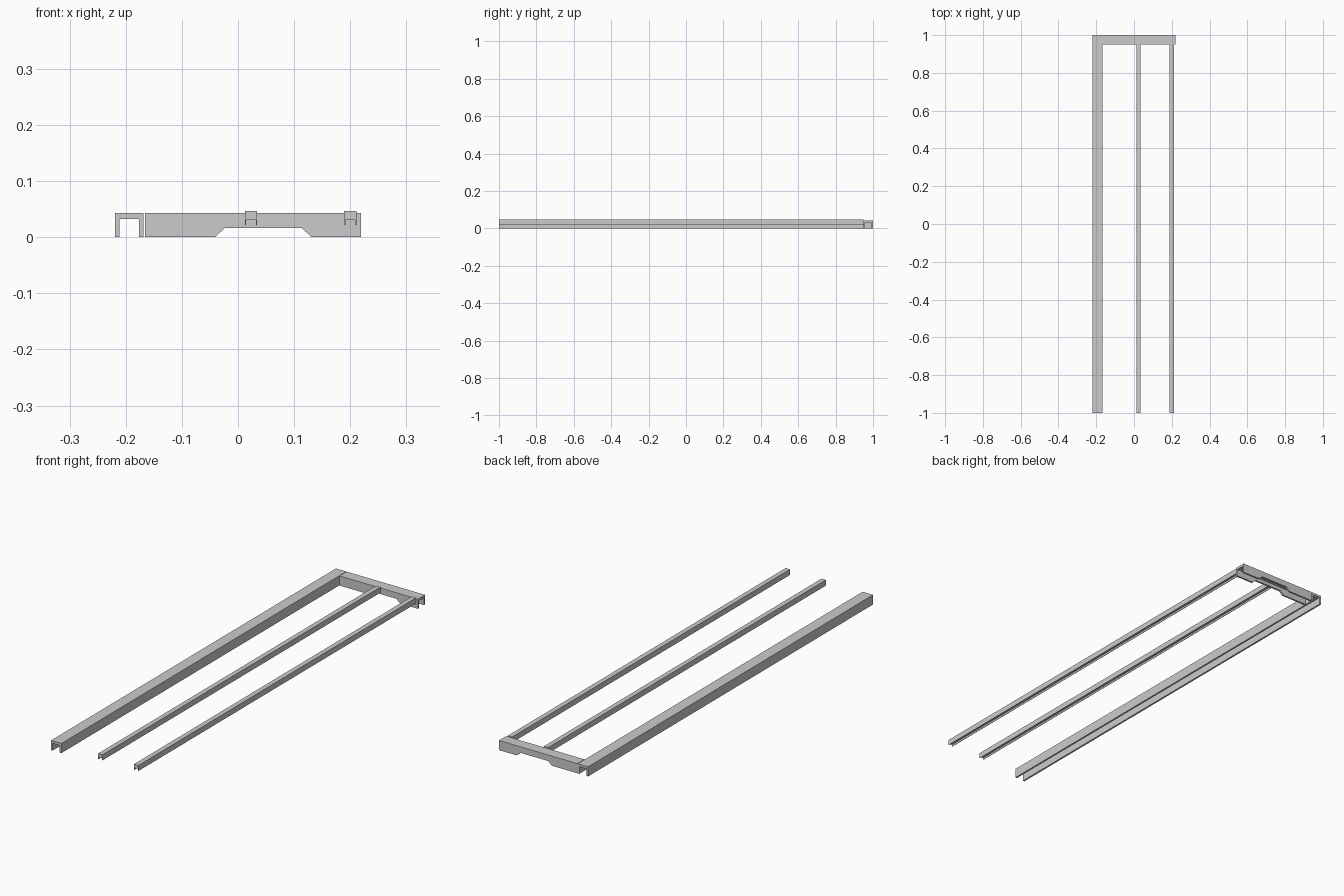
import bpy, bmesh
from mathutils import Vector

if "Cube" in bpy.data.objects:
    bpy.data.objects.remove(bpy.data.objects["Cube"])


def prism(name, profile, y0, y1):
    """Extrude an (x, z) outline along y from y0 to y1."""
    bm = bmesh.new()
    face = bm.faces.new([bm.verts.new((x, y0, z)) for x, z in profile])
    ext = bmesh.ops.extrude_face_region(bm, geom=[face], use_keep_orig=True)
    verts = [g for g in ext["geom"] if isinstance(g, bmesh.types.BMVert)]
    bmesh.ops.translate(bm, verts=verts, vec=Vector((0, y1 - y0, 0)))
    bmesh.ops.recalc_face_normals(bm, faces=bm.faces)
    mesh = bpy.data.meshes.new(name)
    bm.to_mesh(mesh)
    bm.free()
    obj = bpy.data.objects.new(name, mesh)
    bpy.context.collection.objects.link(obj)
    return obj


def channel(x0, x1, z0, z1, wall_l, wall_r, inner_z):
    """Downward-opening U section."""
    return [(x0, z0), (x0, z1), (x1, z1), (x1, z0),
            (x1 - wall_r, z0), (x1 - wall_r, inner_z),
            (x0 + wall_l, inner_z), (x0 + wall_l, z0)]


TOP, INNER = 0.043, 0.032

# Wide side channel, full length
prism("side_channel", channel(-0.219, -0.168, 0, TOP, 0.008, 0.008, INNER), -1, 1)

# Slim rails with a thick cap and thin lips
for name, x in (("middle_rail", 0.0235), ("outer_rail", 0.2)):
    prism(name, channel(x - 0.0108, x + 0.0108, 0.022, 0.047, 0.002, 0.002, 0.0305),
          -1, 0.95)

# End channel with a notch through both walls
end = prism("end_channel", [
    (-0.166, 0), (-0.166, TOP), (0.219, TOP), (0.219, 0), (0.131, 0),
    (0.114, 0.016), (-0.024, 0.016), (-0.041, 0)], 0.95, 1)

# Cavity that hollows the end channel from below
cutter = prism("end_cavity_cutter", [
    (-0.3, -0.1), (-0.3, INNER), (0.3, INNER), (0.3, -0.1)], 0.958, 0.992)
cutter.hide_render = True
cutter.hide_viewport = True
mod = end.modifiers.new("hollow", "BOOLEAN")
mod.operation = "DIFFERENCE"
mod.solver = "EXACT"
mod.object = cutter
